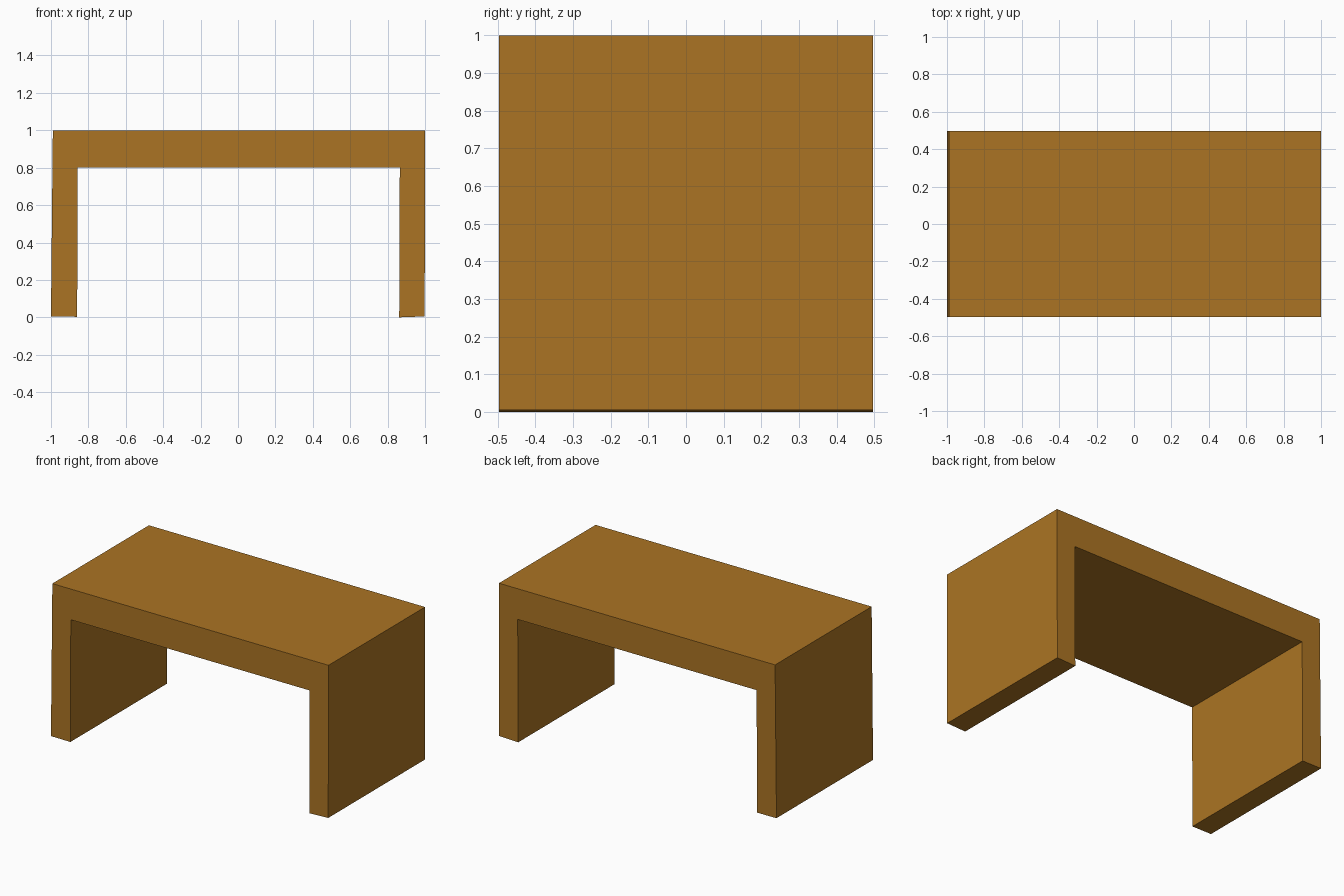
import bpy
import bmesh

if "Cube" in bpy.data.objects:
    bpy.data.objects.remove(bpy.data.objects["Cube"])

# Single brown wood colour
wood = bpy.data.materials.new("warm brown wood")
wood.diffuse_color = (0.41, 0.175, 0.017, 1.0)
wood.use_nodes = True
wood.node_tree.nodes["Principled BSDF"].inputs["Base Color"].default_value = wood.diffuse_color

# Bench outline seen from the front (x, z): two slab legs under a thick top
profile = [
    (-1.0, 0.004), (-0.86, 0.003), (-0.857, 0.80), (0.865, 0.80),
    (0.862, 0.0), (0.998, 0.005), (1.0, 1.0), (-0.99, 1.0),
]
HALF_DEPTH = 0.497

# Extrude the outline from front to back
bm = bmesh.new()
front = bm.faces.new([bm.verts.new((x, -HALF_DEPTH, z)) for x, z in profile])
ext = bmesh.ops.extrude_face_region(bm, geom=[front], use_keep_orig=True)
moved = [g for g in ext["geom"] if isinstance(g, bmesh.types.BMVert)]
bmesh.ops.translate(bm, verts=moved, vec=(0, 2 * HALF_DEPTH, 0))
bmesh.ops.recalc_face_normals(bm, faces=bm.faces)

mesh = bpy.data.meshes.new("bench")
bm.to_mesh(mesh)
bm.free()
mesh.materials.append(wood)
bench = bpy.data.objects.new("bench", mesh)
bpy.context.collection.objects.link(bench)
